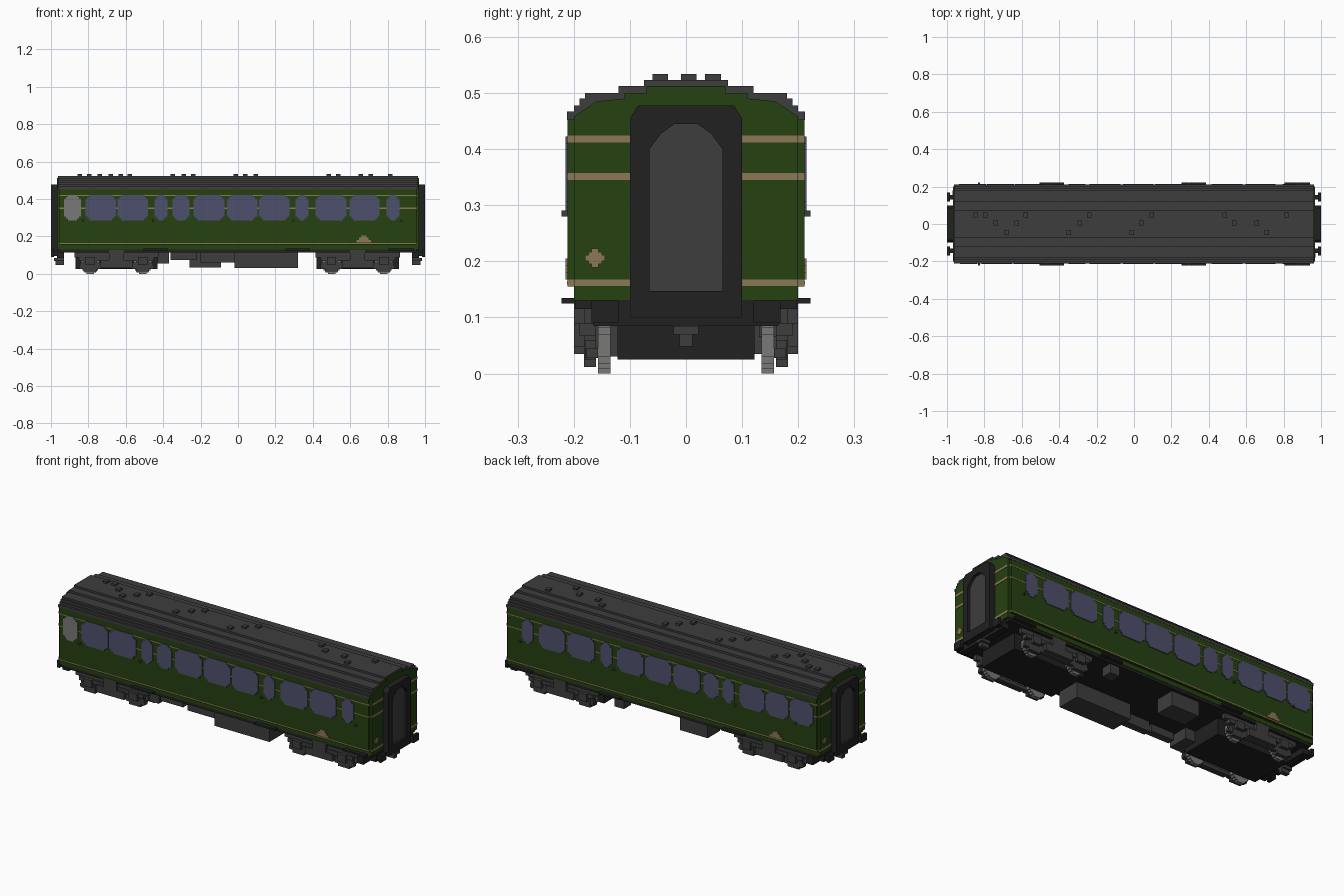
import bpy, bmesh

cube = bpy.data.objects.get("Cube")
if cube:
    bpy.data.objects.remove(cube)


def material(name, r, g, b):
    m = bpy.data.materials.new(name)
    m.use_nodes = True
    m.diffuse_color = (r, g, b, 1)
    node = next(n for n in m.node_tree.nodes if n.type == 'BSDF_PRINCIPLED')
    node.inputs["Base Color"].default_value = (r, g, b, 1)
    node.inputs["Roughness"].default_value = 0.8
    return m


GREEN = material("dark green", .018, .052, .005)
GLASS = material("blue grey glass", .076, .08, .15)
GREY = material("dark grey", .047, .047, .047)
BLACK = material("near black", .015, .015, .015)
LIGHT = material("light grey", .19, .19, .18)
TAN = material("tan", .26, .184, .091)


def finish(name, bm, mat):
    bmesh.ops.recalc_face_normals(bm, faces=bm.faces)
    mesh = bpy.data.meshes.new(name)
    bm.to_mesh(mesh)
    bm.free()
    mesh.materials.append(mat)
    ob = bpy.data.objects.new(name, mesh)
    bpy.context.collection.objects.link(ob)
    return ob


def prisms(name, parts, axis, mat):
    """Each part is (outline, start, end), extruded along x or y."""
    bm = bmesh.new()
    for pts, a, b in parts:
        place = (lambda p, t: (t, *p)) if axis == 'x' else (lambda p, t: (p[0], t, p[1]))
        rings = [[bm.verts.new(place(p, t)) for p in pts] for t in (a, b)]
        for r in rings:
            bm.faces.new(r)
        n = len(pts)
        for i in range(n):
            j = (i + 1) % n
            bm.faces.new((rings[0][i], rings[0][j], rings[1][j], rings[1][i]))
    return finish(name, bm, mat)


def rect(u0, u1, v0, v1):
    return [(u0, v0), (u1, v0), (u1, v1), (u0, v1)]


def boxes(name, items, mat):
    """Each item is (x0, x1, y0, y1, z0, z1)."""
    return prisms(name, [(rect(*i[2:]), i[0], i[1]) for i in items], 'x', mat)


def notched(u0, u1, v0, v1, s=.011):
    """Rectangle with two stepped notches in each corner."""
    cu, cv, hu, hv = (u0 + u1) / 2, (v0 + v1) / 2, (u1 - u0) / 2, (v1 - v0) / 2
    q = [(hu, hv - 2 * s), (hu - s, hv - 2 * s), (hu - s, hv - s),
         (hu - 2 * s, hv - s), (hu - 2 * s, hv)]
    half = q + [(-u, v) for u, v in reversed(q)]
    return [(cu + u, cv + v) for u, v in half + [(-u, -v) for u, v in half]]


def mirrored(half):
    return half + [(-u, v) for u, v in reversed(half)]


def both_sides(items):
    return items + [(a, b, -d, -c, e, f) for a, b, c, d, e, f in items]


def both_ends(items):
    return items + [(-b, -a, c, d, e, f) for a, b, c, d, e, f in items]


# Body shell with slightly set back corners
shell = mirrored([(.2, .13), (.2, .155), (.211, .155), (.211, .452), (.16, .485),
                  (.11, .49), (.11, .5), (.07, .5), (.07, .512)])
prisms("body", [(shell, -.955, .955)], 'x', GREEN)
end = mirrored([(.2, .13), (.2, .458), (.16, .485), (.11, .49), (.11, .5), (.07, .5), (.07, .512)])
prisms("end_walls", [(end, -.967, -.95), (end, .95, .967)], 'x', GREEN)

# Stepped roof and its ventilators
roof = mirrored([(.212, .452), (.212, .467), (.2, .467), (.2, .478), (.19, .478), (.19, .49),
                 (.18, .49), (.18, .5), (.12, .5), (.12, .512), (.075, .512), (.075, .523)])
prisms("roof", [(roof, -.962, .962)], 'x', GREY)
vent_rows = {.048: (-.847, -.794, -.58, -.238, .094, .484, .815),
             .005: (-.74, -.628, -.29, .04, .537, .655),
             -.046: (-.68, -.35, -.013, .71)}
boxes("roof_vents", [(x - .012, x + .012, y - .014, y + .014, .515, .534)
                     for y, xs in vent_rows.items() for x in xs], GREY)

# Windows
shared = [(-.35, -.26), (-.238, -.072), (-.06, .103), (.112, .275), (.307, .377),
          (.414, .58), (.596, .757), (.794, .864), (-.446, -.377)]
front = shared + [(-.815, -.652), (-.645, -.48)]
back = shared + [(-.635, -.48), (-.785, -.642), (-.935, -.792)]
for name, spans, y in (("front_windows", front, -.211), ("back_windows", back, .211)):
    prisms(name, [(notched(a, b, .285, .422), y - .004, y + .004) for a, b in spans], 'y', GLASS)
prisms("door_window", [(notched(-.93, -.84, .285, .422), -.215, -.207)], 'y', LIGHT)

# Lining stripes and emblems
stripes = []
for z in (.162, .351, .418):
    stripes += both_sides([(-.957, .957, .205, .2125, z - .003, z + .003)])
    stripes += both_ends(both_sides([(.962, .969, .1, .2, z - .006, z + .006)]))
    stripes += both_ends(both_sides([(.95, .957, .2, .211, z - .006, z + .006)]))
boxes("lining_stripes", stripes, TAN)
emblems = []
for x, s in ((.672, -1), (-.705, 1)):
    for w, z0, z1 in ((.038, .168, .181), (.026, .181, .193), (.015, .193, .205)):
        emblems.append((x - w, x + w, s * .212 - .003, s * .212 + .003, z0, z1))
boxes("side_emblems", emblems, TAN)
prisms("end_emblems", [(notched(s * -.162 - .018, s * -.162 + .018, .189, .223, .006),
                        s * .968 - .003, s * .968 + .003) for s in (-1, 1)], 'x', TAN)

# Gangway frames, hollow around a recessed door
outer = mirrored([(.1, .1), (.1, .455), (.085, .478), (.04, .478)])
inner = mirrored([(.065, .147), (.065, .4), (.045, .427), (.02, .445)])
for name, s in (("left_gangway", 1), ("right_gangway", -1)):
    bm = bmesh.new()
    loops = [[bm.verts.new((s * x, *p)) for p in pts]
             for pts, x in ((outer, .96), (outer, 1), (inner, 1), (inner, .96))]
    for k in range(4):
        p, q = loops[k], loops[(k + 1) % 4]
        for i in range(len(p)):
            j = (i + 1) % len(p)
            bm.faces.new((p[i], p[j], q[j], q[i]))
    finish(name, bm, BLACK)
prisms("gangway_doors", [(inner, s * .96, s * .985) for s in (-1, 1)], 'x', GREY)

# Underframe, headstocks, buffers
boxes("underframe", [(-.955, .955, -.198, .198, .115, .131)] +
      both_ends([(.93, .968, -.165, .165, .085, .131)]), BLACK)
buffers = both_ends(both_sides([(.96, .985, .13, .155, .095, .12),
                                (.985, 1, .12, .168, .09, .13)]))
boxes("buffers", buffers, BLACK)
boxes("couplings", both_ends([(.93, .975, -.012, .012, .048, .075),
                              (.93, .985, -.022, .022, .07, .085)]), GREY)

# Footboards and door handles
boxes("footboards", both_sides([(a, b, .195, .222, .125, .135) for a, b in
                                ((-.505, -.375), (.255, .385), (.805, .94))]), BLACK)
boxes("door_handles", both_sides([(x, x + .012, .208, .222, .28, .291)
                                  for x in (-.835, -.46, .29, .87)]), GREY)

# Bogies: inner block, side frames, stepped wheels and axle boxes
block, frames, wheels = [], [], []
for c in (-.65, .64):
    block.append((c - .22, c + .22, -.122, .122, .025, .118))
    frames += both_sides([(c - .225, c + .225, .16, .182, .088, .118),
                          (c - .2, c + .2, .16, .19, .068, .09),
                          (c - .085, c + .085, .165, .2, .035, .075),
                          (c - .2, c + .2, .157, .178, .028, .045),
                          (c - .04, c + .04, .165, .2, .075, .128)])
    for x in (c - .14, c + .14):
        frames += both_sides([(x - .055, x + .055, .16, .18, .025, .06),
                              (x - .035, x + .035, .16, .182, .012, .1),
                              (x - .025, x + .025, .18, .2, .048, .09)])
        for w, h in ((.05, .02), (.042, .032), (.032, .042), (.02, .05)):
            wheels += both_sides([(x - w, x + w, .135, .157, .05 - h, .05 + h)])
boxes("bogie_blocks", block, BLACK)
boxes("bogie_frames", frames, GREY)
boxes("wheels", wheels, LIGHT)

# Equipment boxes hung under the floor
boxes("underfloor_equipment", [(-.02, .32, -.18, -.05, .03, .118),
                               (-.26, -.09, .07, .18, .035, .118),
                               (.25, .31, .13, .19, .065, .118),
                               (-.43, -.37, -.17, -.05, .055, .118),
                               (-.36, -.22, -.17, -.13, .075, .118),
                               (-.2, -.02, -.16, -.12, .06, .118)], GREY)
